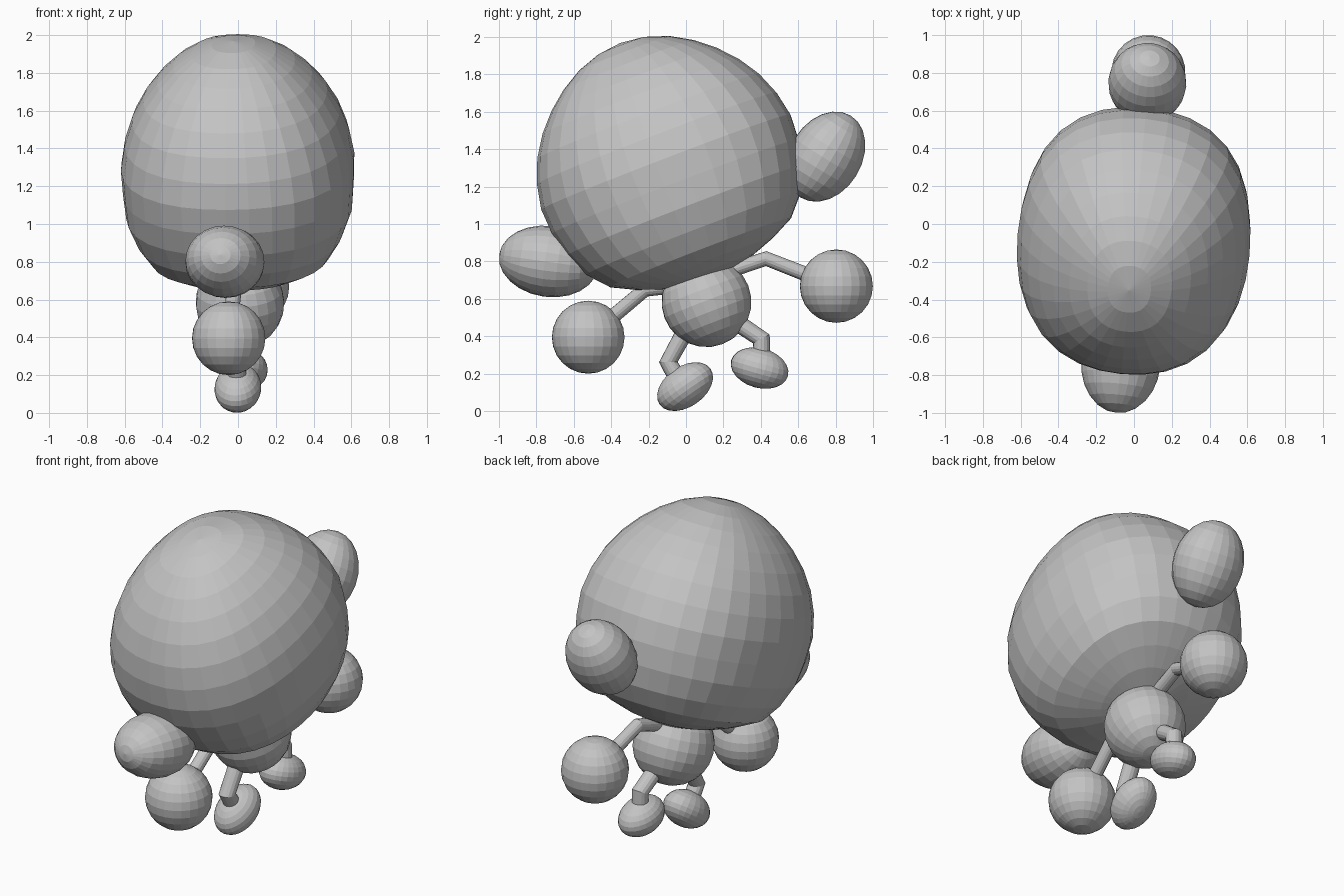
import bpy, bmesh, math
from mathutils import Matrix, Vector

if "Cube" in bpy.data.objects:
    bpy.data.objects.remove(bpy.data.objects["Cube"])

# The whole figure is turned slightly about z; positions are given as (y, z) in its side plane
YAW = Matrix.Rotation(math.radians(-5.4), 4, 'Z')

grey = bpy.data.materials.new("plain grey")
grey.diffuse_color = (0.55, 0.55, 0.55, 1)
grey.use_nodes = True
grey.node_tree.nodes["Principled BSDF"].inputs["Base Color"].default_value = grey.diffuse_color


def ball(name, y, z, size, tilt=0, segs=24, rings=12, radii=None, x=0):
    """Flat-shaded sphere, scaled, tilted about x; radii reshapes it ring by ring."""
    bm = bmesh.new()
    bmesh.ops.create_uvsphere(bm, u_segments=segs, v_segments=rings, radius=1)
    if radii:
        for v in bm.verts:
            ring = round(math.acos(max(-1, min(1, v.co.z))) / math.pi * rings)
            # slightly squared plan, broader across near the underside
            square = 1 + 0.045 * math.sin(2 * math.atan2(v.co.y, v.co.x)) ** 2
            broad = 1.07 if ring >= 12 else 1.03 if ring >= 10 else 1
            v.co *= radii[ring]
            v.co.x *= square * broad
            v.co.y *= square
    m = (YAW @ Matrix.Translation((x, y, z))
         @ Matrix.Rotation(math.radians(tilt), 4, 'X')
         @ Matrix.Diagonal((*size, 1)))
    bm.transform(m)
    mesh = bpy.data.meshes.new(name)
    bm.to_mesh(mesh)
    bm.free()
    mesh.materials.append(grey)
    ob = bpy.data.objects.new(name, mesh)
    bpy.context.collection.objects.link(ob)
    return ob


def limb(name, points, radius):
    """Mitred tube through (y, z) points."""
    cu = bpy.data.curves.new(name, 'CURVE')
    cu.dimensions = '3D'
    cu.bevel_depth = radius
    cu.bevel_resolution = 6
    cu.use_fill_caps = True
    sp = cu.splines.new('POLY')
    sp.points.add(len(points) - 1)
    sp.use_smooth = False
    for p, (y, z) in zip(sp.points, points):
        p.co = (*(YAW @ Vector((0, y, z))), 1)
    cu.materials.append(grey)
    ob = bpy.data.objects.new(name, cu)
    bpy.context.collection.objects.link(ob)
    bpy.ops.object.select_all(action='DESELECT')
    ob.select_set(True)
    bpy.context.view_layer.objects.active = ob
    bpy.ops.object.convert(target='MESH')


# Head: round on top, fuller towards a flattened underside, tilted to the front
head_radii = [.683, .68, .675, .67, .67, .677, .688, .70, .714,
              .72, .727, .738, .732, .70, .68, .668, .662]
ball("head", -0.107, 1.33, (0.863, 1, 1), 21, 32, 16, head_radii, x=0.008)

# Ears
ball("front_ear", -0.738, 0.80, (0.21, 0.19, 0.267), 82)
ball("back_ear", 0.75, 1.36, (0.207, 0.193, 0.257), -31.6)

# Body
ball("body", 0.11, 0.583, (0.235, 0.241, 0.241), 21)

# Hands and arms
ball("front_hand", -0.525, 0.395, (0.195, 0.195, 0.195))
ball("back_hand", 0.807, 0.668, (0.196, 0.196, 0.196))
limb("front_arm", [(-0.525, 0.395), (-0.22, 0.65), (0.03, 0.68)], 0.04)
limb("back_arm", [(0.807, 0.668), (0.43, 0.815), (0.17, 0.73)], 0.04)

# Feet and legs
ball("front_foot", -0.005, 0.131, (0.124, 0.167, 0.108), 35)
ball("back_foot", 0.395, 0.23, (0.12, 0.158, 0.106), -15.6)
limb("front_leg", [(0.08, 0.58), (-0.095, 0.262), (-0.03, 0.15)], 0.05)
limb("back_leg", [(0.12, 0.575), (0.405, 0.385), (0.405, 0.25)], 0.05)
